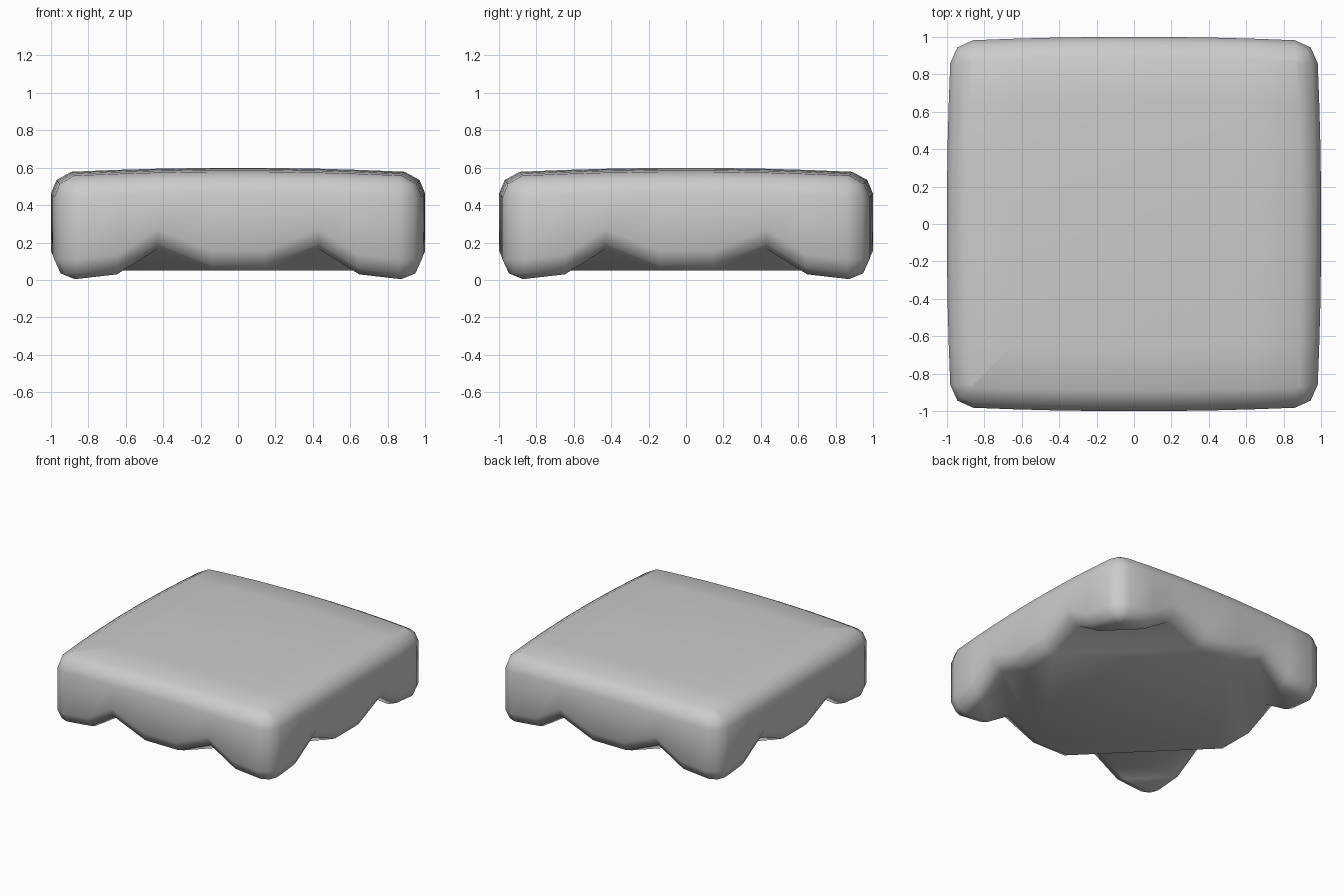
import bpy
import bmesh
from math import cos, sin, pi
from mathutils import Vector

cube = bpy.data.objects.get("Cube")
if cube:
    bpy.data.objects.remove(cube, do_unlink=True)

CAP = 0.89                     # half size of the flat caps
CORNER = 0.88                  # centre of the corner rounding
STEPS = [0.15, 0.44, 0.66]     # belly edge, groove and foot edge along a side
RINGS = [(CAP, 0), (0.965, 0.03), (1, 0.105), (1, 0.49), (0.97, 0.56), (CAP, 0.6)]
UNDERSIDE = [(STEPS[0] + CAP, 0.05), (STEPS[1] + CAP, 0.165),
             (STEPS[2] + CAP, 0.03), (2 * CAP, 0.004)]


def outline(half, z):
    """Rounded square with cut points along every side."""
    side = [(half, t) for t in [-s for s in reversed(STEPS)] + STEPS]
    r = half - CORNER
    side += [(CORNER + r * cos(a), CORNER + r * sin(a)) for a in (0, pi / 4, pi / 2)]
    points = []
    for k in range(4):
        for x, y in side:
            for _ in range(k):
                x, y = -y, x
            points.append((x, y, z))
    return points


def underside_height(x, y):
    """Flat belly, a diagonal groove, then a foot in each corner."""
    s = min(abs(x), CAP) + min(abs(y), CAP)
    if s <= UNDERSIDE[0][0]:
        return UNDERSIDE[0][1]
    for (s0, h0), (s1, h1) in zip(UNDERSIDE, UNDERSIDE[1:]):
        if s <= s1:
            return h0 + (h1 - h0) * (s - s0) / (s1 - s0)
    return UNDERSIDE[-1][1]


def cut_cap(bm, z, point, normal):
    """Cut only the flat cap at height z."""
    faces = [f for f in bm.faces if all(abs(v.co.z - z) < 1e-5 for v in f.verts)]
    geom = set(faces)
    for f in faces:
        geom.update(f.edges)
        geom.update(f.verts)
    bmesh.ops.bisect_plane(bm, geom=list(geom), dist=1e-4, plane_co=point, plane_no=normal)


# Walls and rounded rims from stacked outlines
bm = bmesh.new()
rings = [[bm.verts.new(p) for p in outline(h, z)] for h, z in RINGS]
n = len(rings[0])
for low, high in zip(rings, rings[1:]):
    for i in range(n):
        j = (i + 1) % n
        bm.faces.new((low[i], low[j], high[j], high[i]))
bm.faces.new(rings[0][::-1])
bm.faces.new(rings[-1])

# Diagonal creases below, a regular grid on top
for t in STEPS:
    for sx in (-1, 1):
        for sy in (-1, 1):
            cut_cap(bm, 0, Vector((sx * CAP, sy * t, 0)), Vector((sx, sy, 0)))
        cut_cap(bm, 0.6, Vector((sx * t, 0, 0)), Vector((1, 0, 0)))
        cut_cap(bm, 0.6, Vector((0, sx * t, 0)), Vector((0, 1, 0)))

# Shape the underside and swell the top and sides
for v in bm.verts:
    x, y, z = v.co
    if z < 0.3:
        z += underside_height(x, y)
    else:
        z -= 0.027 * (x * x + y * y)
    v.co = (x * (1 - 0.024 * y * y), y * (1 - 0.024 * x * x), z)

bmesh.ops.recalc_face_normals(bm, faces=bm.faces)
for f in bm.faces:
    f.smooth = True
mesh = bpy.data.meshes.new("footed_block")
bm.to_mesh(mesh)
bm.free()

block = bpy.data.objects.new("footed_block", mesh)
bpy.context.collection.objects.link(block)

# One plain grey
grey = bpy.data.materials.new("light_grey")
grey.use_nodes = True
colour = (0.6, 0.6, 0.6, 1)
grey.diffuse_color = colour
grey.node_tree.nodes["Principled BSDF"].inputs["Base Color"].default_value = colour
mesh.materials.append(grey)
